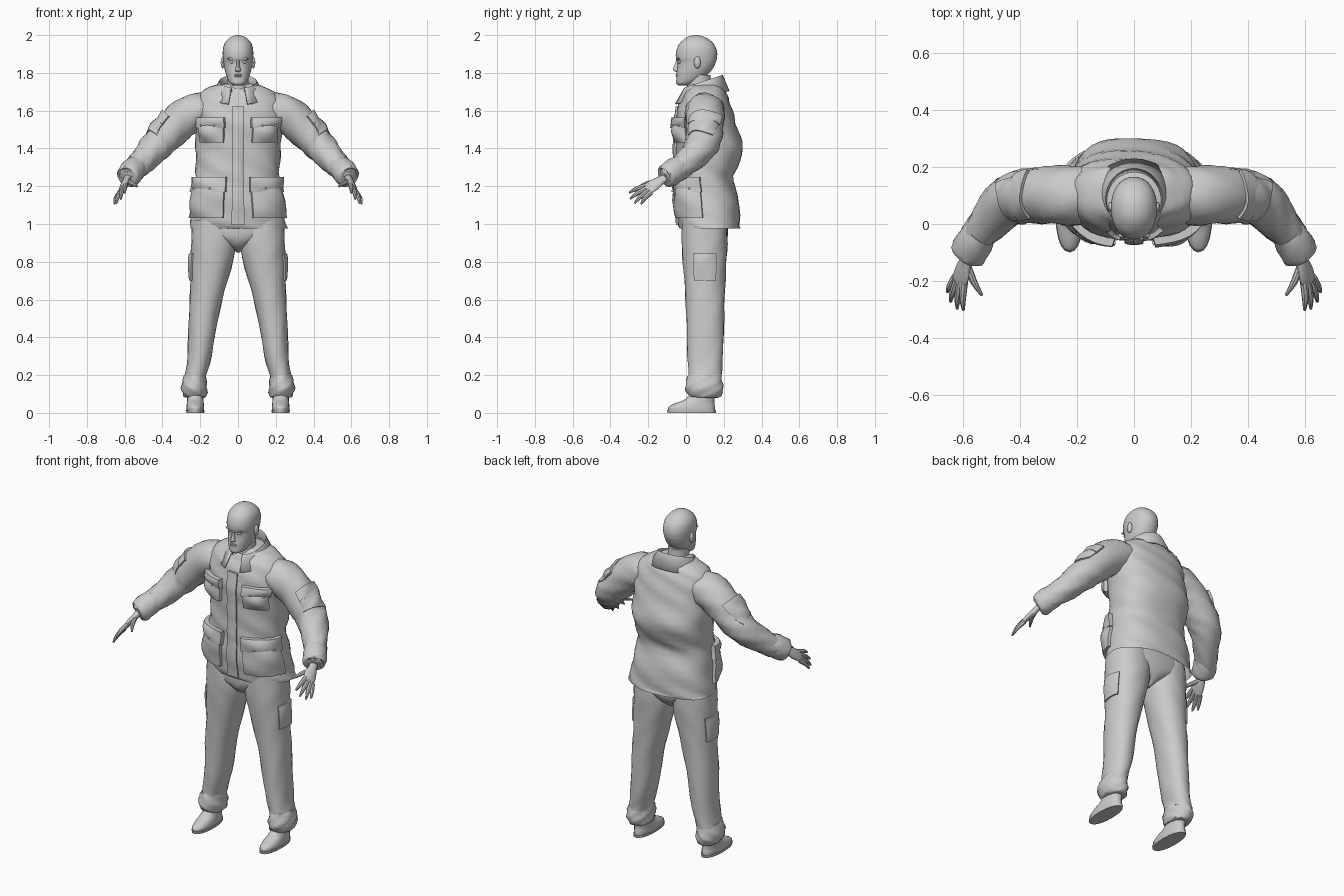
import bpy, bmesh, math
from mathutils import Vector as V

if "Cube" in bpy.data.objects:
    bpy.data.objects.remove(bpy.data.objects["Cube"])

grey = bpy.data.materials.new("light_grey")
grey.use_nodes = True
grey.diffuse_color = (0.6, 0.6, 0.6, 1)
grey.node_tree.nodes["Principled BSDF"].inputs["Base Color"].default_value = (0.6, 0.6, 0.6, 1)
parts = []


def finish(name, bm):
    bmesh.ops.recalc_face_normals(bm, faces=bm.faces)
    me = bpy.data.meshes.new(name)
    bm.to_mesh(me)
    bm.free()
    me.materials.append(grey)
    ob = bpy.data.objects.new(name, me)
    bpy.context.collection.objects.link(ob)
    parts.append(ob)
    return ob


def grid(bm, rows, closed=False):
    vs = [[bm.verts.new(p) for p in r] for r in rows]
    n = len(rows[0])
    for a, b in zip(vs, vs[1:]):
        for i in range(n if closed else n - 1):
            j = (i + 1) % n
            bm.faces.new((a[i], a[j], b[j], b[i]))
    return vs


def power(x, e):
    return math.copysign(abs(x) ** e, x)


def spline(rings, s):
    """Ring values at fractional index s."""
    i = min(int(s), len(rings) - 2)
    f = s - i
    p = [rings[max(0, min(len(rings) - 1, k))] for k in (i - 1, i, i + 1, i + 2)]
    return [0.5 * (2 * b + (c - a) * f + (2 * a - 5 * b + 4 * c - d) * f * f
                   + (3 * b - a - 3 * c + d) * f ** 3) for a, b, c, d in zip(*p)]


def surface(rings, side=1, ref=None, p=2.0, folds=0.0):
    """Point on a tube of rings (x, y, z, ru, rv); t = 0 is front, or away from ref."""
    def f(t, s, d=0.0):
        x, y, z, ru, rv = spline(rings, s)
        u, v = V((1, 0, 0)), V((0, 1, 0))
        if ref:
            lo, hi = max(0, s - 0.3), min(len(rings) - 1, s + 0.3)
            tan = (V(spline(rings, hi)[:3]) - V(spline(rings, lo)[:3])).normalized()
            v = V(ref)
            v = (v - tan * v.dot(tan)).normalized()
            u = tan.cross(v)
        w = d + folds * math.sin(3 * t + 2.6 * s) * math.sin(1.7 * s + 2 * t + 1)
        q = V((x, y, z)) + u * (ru + w) * power(math.sin(t), 2 / p) - v * (rv + w) * power(math.cos(t), 2 / p)
        return V((q.x * side, q.y, q.z))
    return f


def loft(name, rings, n=24, sub=3, caps=(True, True), **kw):
    f = surface(rings, **kw)
    bm = bmesh.new()
    rows = [[f(2 * math.pi * i / n, k / sub) for i in range(n)] for k in range((len(rings) - 1) * sub + 1)]
    vs = grid(bm, rows, True)
    for end, cap in zip((vs[0], vs[-1]), caps):
        if cap:
            bm.faces.new(end)
    finish(name, bm)
    return f


def patch(name, f, t0, t1, s0, s1, d, bulge=0.0, n=8):
    """Raised panel that follows a tube surface."""
    bm = bmesh.new()
    rows = []
    for j in range(-1, n + 2):
        row = []
        for i in range(-1, n + 2):
            a, b = [max(0, min(n, k)) / n for k in (i, j)]
            edge = i in (-1, n + 1) or j in (-1, n + 1)
            h = -0.012 if edge else d + bulge * math.sin(math.pi * a) * math.sin(math.pi * b)
            row.append(f(math.radians(t0 + (t1 - t0) * a), s0 + (s1 - s0) * b, h))
        rows.append(row)
    grid(bm, rows)
    bmesh.ops.remove_doubles(bm, verts=bm.verts, dist=0.0001)
    finish(name, bm)


def ball(name, loc, size, seg=14):
    bm = bmesh.new()
    bmesh.ops.create_uvsphere(bm, u_segments=seg, v_segments=seg // 2 + 1, radius=1)
    for v in bm.verts:
        v.co = V([c * s for c, s in zip(v.co, size)]) + V(loc)
    finish(name, bm)


def upright(table):
    """Rings from (z, half width, front y, back y)."""
    return [(0, (a + b) / 2, z, w, (b - a) / 2) for z, w, a, b in table]


# Jacket body
jacket = upright([(0.975, .258, -.03, .288), (1.02, .25, -.042, .288), (1.12, .234, -.052, .284),
                  (1.23, .222, -.052, .25), (1.3, .222, -.055, .268), (1.4, .226, -.055, .3),
                  (1.5, .23, -.058, .272), (1.58, .235, -.05, .254), (1.65, .228, -.028, .234),
                  (1.7, .192, .0, .212), (1.735, .12, .025, .185), (1.745, .05, .05, .15)])


def at(z, rings=jacket):
    """Fractional ring index at height z."""
    for i, (a, b) in enumerate(zip(rings, rings[1:])):
        if min(a[2], b[2]) <= z <= max(a[2], b[2]):
            return i + (z - a[2]) / (b[2] - a[2])


coat = loft("jacket_body", jacket, n=40, caps=(False, True), p=2.4, folds=.008)
patch("jacket_placket", coat, -5, 5, at(1.0), at(1.62), .01, .008, n=14)

# Jacket collar, a folded strip open at the front
bm = bmesh.new()
rows = [[], [], []]
for i in range(29):
    a = math.radians(-160 + 320 * i / 28)
    k = (1 + math.cos(a)) / 2
    for row, (rx, ry, back, front) in zip(rows, ((.08, .085, 1.71, 1.68), (.1, .105, 1.79, 1.72),
                                                (.15, .14, 1.705, 1.635))):
        reach = ry + .018 * (1 - k) * (ry > .12)
        row.append(V((rx * math.sin(a), .09 + reach * math.cos(a), front + (back - front) * k)))
grid(bm, rows)
collar = finish("jacket_collar", bm)
collar.modifiers.new("thickness", "SOLIDIFY").thickness = 0.008

# Trouser seat
loft("trouser_seat", [(0, .105, .85, .008, .04), (0, .1, .875, .035, .085), (0, .1, .91, .11, .112),
                      (0, .1, .96, .222, .123), (0, .1, 1.08, .21, .12)], folds=.003, p=2.4)

# Neck and head
loft("neck", upright([(1.67, .07, .0, .15), (1.72, .058, .005, .135), (1.79, .056, .01, .13)]))
loft("head", upright([(1.733, .022, -.04, .02), (1.745, .042, -.052, .05), (1.77, .056, -.051, .09),
                      (1.8, .066, -.05, .125), (1.83, .073, -.045, .146), (1.86, .077, -.046, .159),
                      (1.875, .079, -.053, .163), (1.91, .081, -.053, .165), (1.95, .074, -.038, .15),
                      (1.98, .052, -.008, .118), (1.995, .027, .02, .085), (2.0, .005, .045, .06)]),
     n=32, p=2.15)
loft("nose", upright([(1.806, .01, -.053, -.03), (1.813, .016, -.067, -.03), (1.825, .012, -.067, -.03),
                      (1.85, .007, -.057, -.03), (1.877, .009, -.051, -.03)]), n=12)
for tag, z in (("lower", 1.782), ("upper", 1.79)):
    ball(tag + "_lip", (0, -.047, z), (.022, .008, .005))

# Arm and leg rings for the model's left side
arm = [(.14, .1, 1.6, .095, .08), (.22, .1, 1.59, .105, .1), (.3, .105, 1.545, .1, .1),
       (.38, .1, 1.468, .096, .089), (.44, .08, 1.412, .09, .082), (.5, .015, 1.342, .072, .07),
       (.55, -.05, 1.285, .058, .06), (.58, -.095, 1.255, .05, .054), (.59, -.112, 1.243, .035, .04)]
cuff = [(.533, -.03, 1.305, .058, .061), (.557, -.06, 1.281, .065, .067), (.583, -.104, 1.25, .064, .063),
        (.588, -.112, 1.245, .045, .045)]
leg = [(.125, .098, 1.02, .118, .118), (.128, .1, .9, .12, .122), (.14, .1, .8, .112, .116),
       (.163, .1, .65, .092, .106), (.184, .1, .5, .078, .1), (.203, .1, .3, .064, .094),
       (.222, .1, .2, .057, .088), (.229, .1, .165, .06, .09)]
hem = [(.224, .1, .2, .056, .087), (.232, .1, .155, .066, .098), (.234, .1, .12, .068, .1),
       (.23, .1, .085, .058, .08), (.228, .1, .08, .04, .06)]
shoe = [(.226, .03, .012, .046, .124), (.226, .03, .03, .047, .124), (.226, .045, .05, .045, .105),
        (.226, .075, .075, .043, .075), (.226, .095, .13, .043, .058)]
sole = [(.226, .03, 0, .047, .128), (.226, .03, .014, .049, .13)]
down = (0, 0, -1)

for side, tag in ((1, "left_"), (-1, "right_")):
    # Sleeve with pocket and cuff
    sleeve = loft(tag + "sleeve", arm, side=side, ref=down, folds=.008)
    loft(tag + "cuff", cuff, n=20, side=side, ref=down, folds=.004)
    patch(tag + "sleeve_pocket", sleeve, -50, 50, 2.4, 3.7, .006, .01)
    patch(tag + "sleeve_pocket_flap", sleeve, -52, 52, 2.3, 2.8, .012)

    # Hand
    loft(tag + "palm", [(.575, -.085, 1.262, .02, .024), (.588, -.125, 1.236, .018, .024),
                        (.602, -.17, 1.207, .017, .037), (.614, -.208, 1.182, .012, .036)],
         n=14, side=side, ref=(.58, .47, -.65))
    fingers = (("thumb", (.587, -.14, 1.228), (.533, -.25, 1.198)),
               ("index_finger", (.596, -.205, 1.205), (.598, -.302, 1.165)),
               ("middle_finger", (.608, -.203, 1.191), (.62, -.297, 1.132)),
               ("ring_finger", (.619, -.196, 1.178), (.643, -.272, 1.11)),
               ("little_finger", (.627, -.186, 1.166), (.655, -.238, 1.106)))
    for name, a, b in fingers:
        a, b = V(a), V(b)
        m = a.lerp(b, .55) + V((.004, -.004, .004))
        loft(tag + name, [(*a, .014, .014), (*m, .012, .012), (*b, .005, .005)], n=8, sub=2, side=side,
             ref=(1, 0, .2))

    # Jacket pockets with flaps and studs
    for name, a0, a1, z0, z1, d in (("chest", 15, 56, 1.43, 1.545, .018), ("lower", 14, 82, 1.035, 1.23, .016)):
        patch(tag + name + "_pocket", coat, side * a0, side * a1, at(z0), at(z1), d, .022)
        drop = (z1 - z0) * .32
        patch(tag + name + "_pocket_flap", coat, side * (a0 - 2), side * (a1 + 2), at(z1 - drop),
              at(z1 + .018), d + .008, .01)
        for k in (.25, .75):
            q = coat(math.radians(side * (a0 + (a1 - a0) * k)), at(z1 - drop * .7), d + .014)
            ball(tag + name + "_stud", q, (.006, .006, .006), 8)

    # Trouser leg, side pocket bulge and bunched hem
    trouser = loft(tag + "trouser_leg", leg, side=side, p=2.2, folds=.004)
    patch(tag + "cargo_pocket", trouser, 62, 118, at(.7, leg), at(.84, leg), .008, .008)
    loft(tag + "trouser_hem", hem, side=side, folds=.008)

    # Shoe
    loft(tag + "shoe", shoe, n=20, side=side, p=2.2)
    loft(tag + "shoe_sole", sole, n=20, sub=1, side=side, p=2.2)

    # Ear, eye and brow
    ball(tag + "ear", (side * .081, .06, 1.855), (.011, .018, .032))
    ball(tag + "eye", (side * .031, -.032, 1.857), (.014, .01, .008))
    ball(tag + "brow", (side * .034, -.04, 1.876), (.022, .008, .006))

# Smooth shading with sharp edges kept
bpy.ops.object.select_all(action="DESELECT")
for ob in parts:
    ob.select_set(True)
bpy.context.view_layer.objects.active = parts[0]
bpy.ops.object.shade_smooth_by_angle(angle=math.radians(40))
